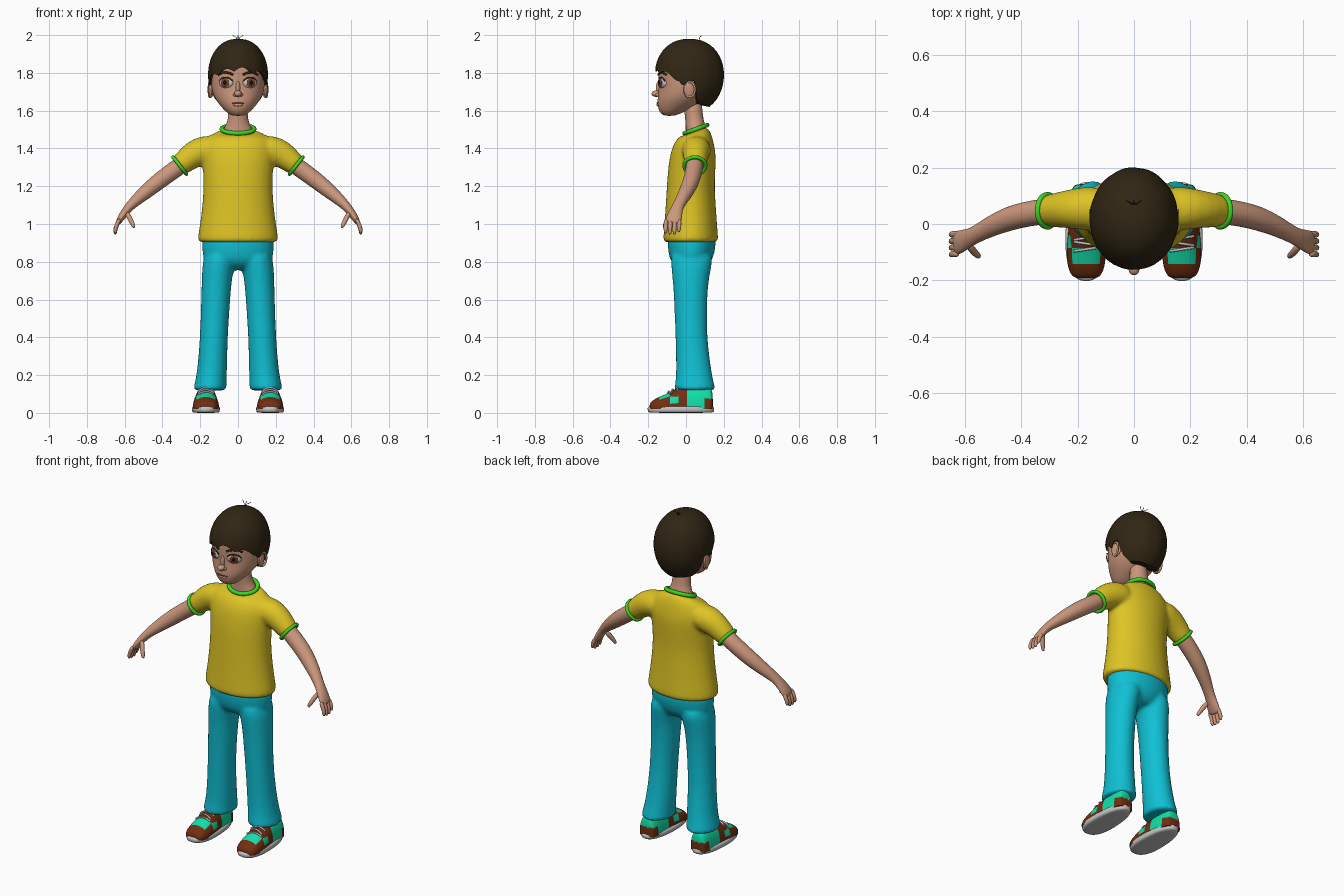
import bpy, bmesh
from math import sin, cos, pi, acos, radians, sqrt, copysign
from mathutils import Vector

cube = bpy.data.objects.get("Cube")
if cube:
    bpy.data.objects.remove(cube)


def paint(name, r, g, b):
    m = bpy.data.materials.new(name)
    m.use_nodes = True
    m.diffuse_color = (r, g, b, 1)
    m.node_tree.nodes["Principled BSDF"].inputs["Base Color"].default_value = (r, g, b, 1)
    return m


SKIN = paint("skin", 0.60, 0.31, 0.20)
YELLOW = paint("shirt yellow", 0.73, 0.55, 0.018)
GREEN = paint("trim green", 0.05, 0.68, 0.015)
BLUE = paint("trouser turquoise", 0.005, 0.53, 0.66)
TEAL = paint("shoe teal", 0.006, 0.75, 0.40)
BROWN = paint("shoe brown", 0.17, 0.028, 0.005)
GREY = paint("light grey", 0.55, 0.55, 0.55)
HAIR = paint("hair dark brown", 0.030, 0.019, 0.007)
IRIS = paint("iris brown", 0.21, 0.05, 0.015)
BLACK = paint("pupil black", 0.005, 0.004, 0.004)
SIDES = (("left", 1), ("right", -1))


def add(name, data):
    ob = bpy.data.objects.new(name, data)
    bpy.context.collection.objects.link(ob)
    return ob


def bake(ob, *mats):
    """Replace an object by its evaluated, smooth mesh."""
    name = ob.name
    deps = bpy.context.evaluated_depsgraph_get()
    mesh = bpy.data.meshes.new_from_object(ob.evaluated_get(deps))
    bpy.data.objects.remove(ob)
    mesh.materials.clear()
    for m in mats:
        mesh.materials.append(m)
    mesh.shade_smooth()
    return add(name, mesh)


def from_bmesh(name, bm):
    bmesh.ops.recalc_face_normals(bm, faces=bm.faces)
    mesh = bpy.data.meshes.new(name)
    bm.to_mesh(mesh)
    bm.free()
    return add(name, mesh)


def loft(name, mats, parts, sub=1, segs=20, axis=None, ref=(0, 1, 0), power=2, voxel=0):
    """Skin rings (x, y, z, ru, rv, tilt) into capped tubes, optionally fused."""
    bm = bmesh.new()
    for rings in parts:
        pts = [Vector(r[:3]) for r in rings]
        loops = []
        for i, r in enumerate(rings):
            t = Vector(axis) if axis else pts[min(i + 1, len(pts) - 1)] - pts[max(i - 1, 0)]
            t.normalize()
            v = (Vector(ref) - t * t.dot(Vector(ref))).normalized()
            u = v.cross(t)
            loop = []
            for k in range(segs):
                c, s = cos(2 * pi * k / segs), sin(2 * pi * k / segs)
                cu, sv = (copysign(abs(w) ** (2 / power), w) for w in (c, s))
                p = pts[i] + u * r[3] * cu + v * r[4] * sv
                p.z += r[5] * s if len(r) > 5 else 0
                loop.append(bm.verts.new(p))
            loops.append(loop)
        for a, b in zip(loops, loops[1:]):
            for k in range(segs):
                n = (k + 1) % segs
                bm.faces.new((a[k], a[n], b[n], b[k]))
        bm.faces.new(loops[0])
        bm.faces.new(loops[-1])
    ob = from_bmesh(name, bm)
    ob.modifiers.new("soft", "SUBSURF").levels = sub
    if voxel:
        fuse = ob.modifiers.new("fuse", "REMESH")
        fuse.mode, fuse.voxel_size = "VOXEL", voxel
        relax = ob.modifiers.new("relax", "SMOOTH")
        relax.factor, relax.iterations = 0.5, 8
    return bake(ob, *mats)


def flip(rings, s):
    return [(s * r[0],) + tuple(r[1:]) for r in rings]


def upright(rows):
    """Rows (z, front y, back y, half width) to level rings."""
    return [(0, (f + b) / 2, z, w, (b - f) / 2) for z, f, b, w in rows]


def tube(name, mat, pts, radius, closed=False):
    cu = bpy.data.curves.new(name, "CURVE")
    cu.dimensions, cu.bevel_depth, cu.bevel_resolution = "3D", radius, 2
    cu.use_fill_caps = True
    sp = cu.splines.new("POLY")
    sp.points.add(len(pts) - 1)
    for p, q in zip(sp.points, pts):
        p.co = (*q, 1)
    sp.use_cyclic_u = closed
    return bake(add(name, cu), mat)


def ball(name, mat, loc, scale, turn=0):
    bm = bmesh.new()
    bmesh.ops.create_uvsphere(bm, u_segments=24, v_segments=16, radius=1)
    ob = from_bmesh(name, bm)
    ob.location, ob.scale, ob.rotation_euler.z = loc, scale, turn
    ob.data.materials.append(mat)
    ob.data.shade_smooth()
    return ob


# Shirt: torso and sleeves fused
torso = upright([(0.90, -0.115, 0.165, 0.205), (0.91, -0.122, 0.172, 0.214), (0.94, -0.12, 0.17, 0.213),
                 (1.0, -0.115, 0.165, 0.202), (1.1, -0.108, 0.158, 0.189), (1.2, -0.102, 0.152, 0.183),
                 (1.3, -0.095, 0.157, 0.187), (1.38, -0.08, 0.16, 0.195), (1.43, -0.054, 0.154, 0.195),
                 (1.472, -0.02, 0.138, 0.155)])
torso.append((0, 0.052, 1.498, 0.088, 0.06, 0.02))
sleeve = [(0.10, 0.055, 1.40, 0.07, 0.08), (0.18, 0.055, 1.393, 0.078, 0.078), (0.235, 0.053, 1.37, 0.074, 0.068),
          (0.29, 0.048, 1.325, 0.06, 0.06), (0.307, 0.047, 1.31, 0.057, 0.057), (0.311, 0.047, 1.307, 0.055, 0.055)]
bm_axis = (0, 0, 1)
loft("shirt", [YELLOW], [torso, sleeve, flip(sleeve, -1)], voxel=0.01, segs=28)
circle = [2 * pi * k / 40 for k in range(40)]
tube("collar", GREEN, [(0.086 * sin(a), 0.052 - 0.06 * cos(a), 1.502 - 0.022 * cos(a)) for a in circle], 0.012, True)

# Trousers: hips and legs fused
hips = upright([(0.755, -0.03, 0.09, 0.10), (0.79, -0.08, 0.13, 0.18), (0.85, -0.095, 0.155, 0.191),
                (0.92, -0.10, 0.16, 0.192), (0.95, -0.09, 0.15, 0.18)])
leg = [(0.148, 0.047, 0.118, 0.085, 0.105), (0.148, 0.047, 0.125, 0.089, 0.11), (0.145, 0.045, 0.16, 0.084, 0.102),
       (0.137, 0.042, 0.22, 0.079, 0.093), (0.128, 0.027, 0.4, 0.073, 0.083), (0.118, 0.024, 0.6, 0.077, 0.087),
       (0.112, 0.025, 0.72, 0.08, 0.097), (0.10, 0.03, 0.8, 0.088, 0.112), (0.09, 0.03, 0.86, 0.08, 0.11)]
loft("trousers", [BLUE], [hips, leg, flip(leg, -1)], voxel=0.01, segs=28, axis=bm_axis)

# Neck and head
loft("neck", [SKIN], [[(0, 0.052, 1.44, 0.10, 0.06), (0, 0.052, 1.50, 0.08, 0.054, 0.015), (0, 0.048, 1.535, 0.058, 0.05),
                       (0, 0.04, 1.58, 0.05, 0.048), (0, 0.035, 1.67, 0.052, 0.05)]], axis=bm_axis)
loft("head", [SKIN], [upright([(1.572, -0.115, -0.06, 0.03), (1.588, -0.138, -0.02, 0.058), (1.62, -0.152, 0.05, 0.09),
                               (1.66, -0.153, 0.10, 0.122), (1.70, -0.147, 0.13, 0.138), (1.75, -0.146, 0.15, 0.146),
                               (1.82, -0.151, 0.16, 0.147), (1.88, -0.14, 0.155, 0.135), (1.93, -0.10, 0.13, 0.10),
                               (1.955, -0.05, 0.08, 0.05)])], sub=2, axis=bm_axis)
ball("nose_tip", SKIN, (0, -0.158, 1.69), (0.02, 0.024, 0.017))
ball("nose_bridge", SKIN, (0, -0.144, 1.72), (0.012, 0.016, 0.036))
ball("lower_lip", SKIN, (0, -0.147, 1.631), (0.026, 0.009, 0.008))
tube("mouth", BROWN, [(x * 0.008, -0.154 + 0.0004 * x * x, 1.64 + 0.0001 * x * x) for x in range(-4, 5)], 0.0025)

# Eyes, brows, ears
for side, s in SIDES:
    turn = 0.43 * s
    out = Vector((sin(turn), -cos(turn), 0))
    across = Vector((cos(turn), sin(turn), 0))
    eye = Vector((0.06 * s, -0.12, 1.748))
    ball(side + "_eye", GREY, eye, (0.042, 0.024, 0.03), turn)
    ball(side + "_iris", IRIS, eye + out * 0.02, (0.024, 0.005, 0.024), turn)
    ball(side + "_pupil", BLACK, eye + out * 0.024, (0.011, 0.003, 0.011), turn)
    arc = [radians(15 + 15 * k) for k in range(11)]
    tube(side + "_lash", HAIR, [eye + across * 0.039 * cos(t) + out * (0.005 + 0.01 * sin(t))
                                + Vector((0, 0, 0.028 * sin(t))) for t in arc], 0.0035)
    tube(side + "_brow", HAIR, [(s * x, 0.001 - 0.149 * sqrt(1 - (x / 0.147) ** 2), z) for x, z in
                                ((0.026, 1.79), (0.045, 1.799), (0.065, 1.803), (0.085, 1.801), (0.104, 1.79))], 0.006)
    ball(side + "_nostril", SKIN, (0.015 * s, -0.148, 1.684), (0.011, 0.014, 0.01))
    ball(side + "_ear", SKIN, (0.143 * s, 0.02, 1.712), (0.012, 0.031, 0.044), 0.25 * s)
    tube(side + "_ear_rim", SKIN, [(s * (0.149 + 0.006 * sin(a)), 0.02 + 0.028 * sin(a), 1.712 + 0.04 * cos(a))
                                   for a in circle], 0.006, True)

# Hair: a cap with a hairline that varies around the head
HAIRLINE = [(0, 1.825), (40, 1.805), (65, 1.78), (78, 1.735), (84, 1.74), (88, 1.76), (99, 1.755),
            (104, 1.67), (116, 1.632), (181, 1.62)]


def hairline(deg):
    for (a, za), (b, zb) in zip(HAIRLINE, HAIRLINE[1:]):
        if a <= deg <= b:
            return za + (zb - za) * (deg - a) / (b - a)


bm = bmesh.new()
cols, rows, columns = 120, 18, []
top = bm.verts.new((0, 0.018, 1.98))
for k in range(cols):
    a = 2 * pi * k / cols
    deg = min(360 * k / cols, 360 - 360 * k / cols)
    edge = hairline(deg)
    if deg < 70:
        edge += 0.024 * abs(sin(5 * a + 0.6)) - 0.016
    h = edge - 1.79
    last = acos(h / (0.19 if h > 0 else 0.2))
    column = []
    for r in range(1, rows + 1):
        phi = last * r / rows
        f = sin(phi) ** 0.87 * (1 + 0.012 * sin(phi) * (abs(sin(5 * a + 0.6)) - 0.6))
        z = 1.79 + cos(phi) * (0.19 if cos(phi) > 0 else 0.2)
        column.append(bm.verts.new((0.158 * f * sin(a), 0.018 - 0.183 * f * cos(a), z)))
    x, y, z = column[-1].co
    column.append(bm.verts.new((x * 0.5, 0.018 + (y - 0.018) * 0.5, z + 0.01)))
    columns.append(column)
for a, b in zip(columns, columns[1:] + columns[:1]):
    bm.faces.new((top, a[0], b[0]))
    for r in range(rows):
        bm.faces.new((a[r], a[r + 1], b[r + 1], b[r]))
hair = from_bmesh("hair", bm)
hair.data.materials.append(HAIR)
hair.data.shade_smooth()
bpy.context.view_layer.objects.active = hair
hair.select_set(True)
bpy.ops.object.shade_smooth_by_angle(angle=radians(50))
for i in range(3):
    x = 0.02 * (i - 1)
    tube("cowlick_%d" % i, HAIR, [(0, 0.07, 1.965), (x * 0.5, 0.072, 1.988), (x * 1.4, 0.085, 1.998)], 0.0015)

# Arms, hands and cuffs
arm = [(0.26, 0.05, 1.343, 0.044, 0.044), (0.31, 0.046, 1.306, 0.047, 0.047), (0.38, 0.036, 1.256, 0.045, 0.045),
       (0.44, 0.021, 1.21, 0.044, 0.044), (0.51, -0.008, 1.152, 0.036, 0.037), (0.572, -0.043, 1.097, 0.025, 0.029),
       (0.60, -0.055, 1.06, 0.022, 0.037), (0.627, -0.067, 1.022, 0.018, 0.044), (0.638, -0.071, 0.998, 0.011, 0.04)]
thumb = [(0.592, -0.07, 1.065, 0.014, 0.014), (0.57, -0.098, 1.025, 0.014, 0.014), (0.556, -0.112, 0.995, 0.012, 0.012),
         (0.549, -0.117, 0.979, 0.007, 0.007)]
for side, s in SIDES:
    loft(side + "_arm", [SKIN], [flip(arm, s)])
    digits = [flip(thumb, s)]
    for i in range(4):
        y, drop = -0.036 - 0.0235 * i, (0.012, 0, 0, 0.006)[i]
        digits.append(flip([(0.625, y, 1.03, 0.012, 0.013), (0.645, y, 0.99, 0.012, 0.012),
                            (0.65, y - 0.002, 0.96 + drop, 0.011, 0.011), (0.65, y - 0.002, 0.943 + drop, 0.006, 0.006)], s))
    loft(side + "_fingers", [SKIN], digits, segs=10)
    tube(side + "_cuff", GREEN, [(s * (0.308 + 0.035 * sin(a)), 0.047 + 0.057 * cos(a), 1.309 + 0.045 * sin(a))
                                 for a in circle], 0.010, True)

# Shoes: sole, coloured upper, laces
STATIONS = [(-0.193, 0.045, 0.035), (-0.185, 0.06, 0.052), (-0.155, 0.08, 0.066), (-0.11, 0.098, 0.071),
            (-0.06, 0.124, 0.068), (-0.02, 0.14, 0.063), (0.03, 0.15, 0.06), (0.09, 0.15, 0.058),
            (0.13, 0.14, 0.05), (0.143, 0.11, 0.038)]
for side, s in SIDES:
    cx = 0.17 * s
    sole = loft(side + "_sole", [GREY], [[(cx, -0.027, z, w, w + 0.103) for z, w in
                ((0, 0.066), (0.004, 0.073), (0.03, 0.075), (0.038, 0.068))]], segs=32, axis=bm_axis, power=2.4)
    for v in sole.data.vertices:
        v.co.x = cx + (v.co.x - cx) * (1 - 0.6 * (v.co.y + 0.03))
    upper = loft(side + "_shoe", [BROWN, TEAL], [[(cx, y, 0.03, w, t - 0.03) for y, t, w in STATIONS]],
                 sub=2, segs=24, axis=(0, 1, 0), ref=(0, 0, 1), power=2.2)
    for v in upper.data.vertices:
        v.co.z = max(v.co.z, 0.02)
    for f in upper.data.polygons:
        x, y, z = f.center
        vamp = -0.14 < y < -0.085 and abs(x - cx) < 0.05
        flank = -0.085 < y < -0.045 and 0.05 < z < 0.085
        heel = y > 0.01 and not (y > 0.1 and z < 0.075)
        f.material_index = int(vamp or flank or heel)
    for i in range(3):
        y, t, w = -0.09 + 0.02 * i, 0.109 + 0.0105 * i, 0.07
        tube("%s_lace_%d" % (side, i), GREY, [(cx + d, y + 0.15 * d * (-1) ** i, 0.034 + (t - 0.03) * sqrt(1 - (d / w) ** 2))
                                              for d in (-0.042, -0.028, -0.014, 0, 0.014, 0.028, 0.042)], 0.005)
